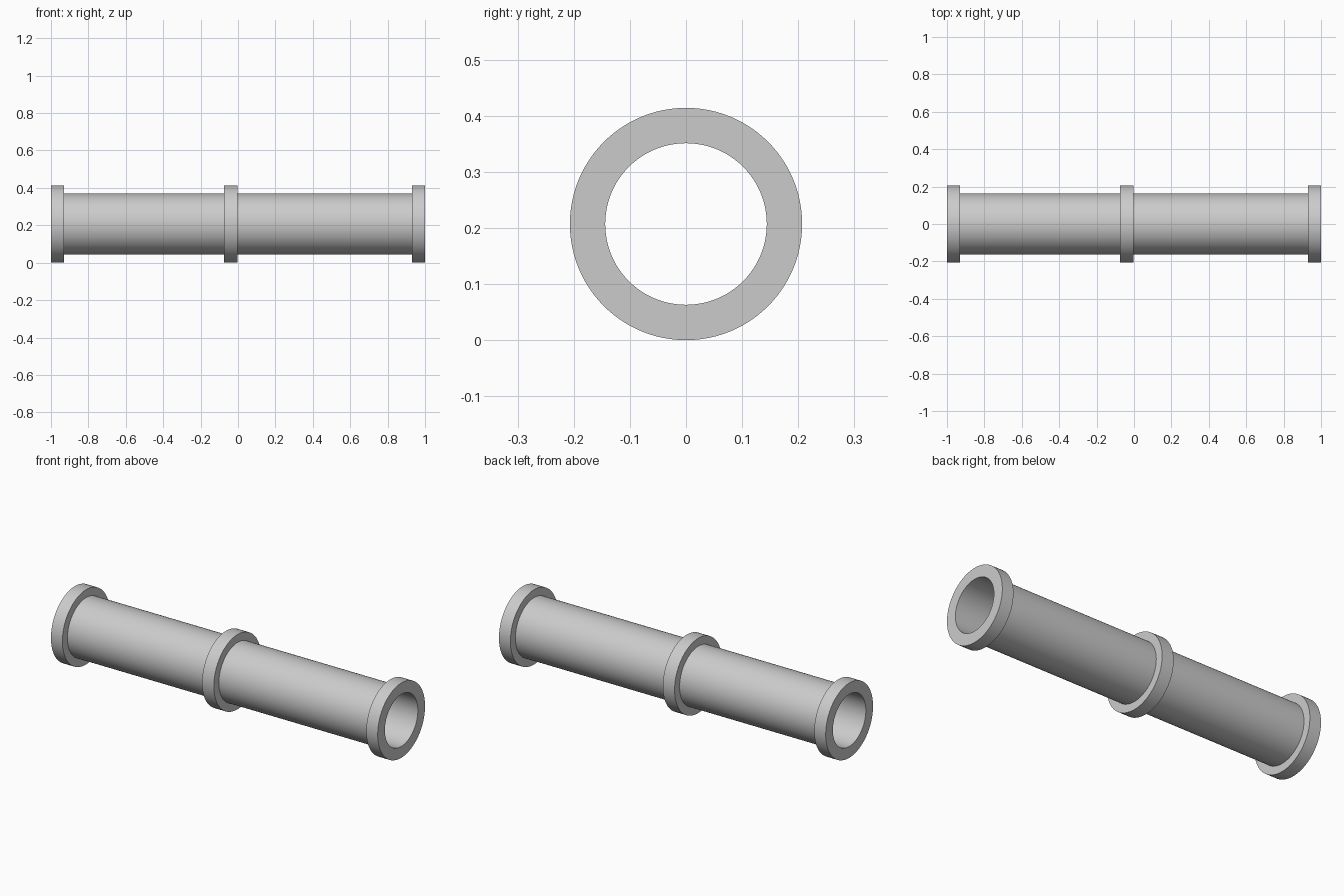
import bpy, bmesh, math

if "Cube" in bpy.data.objects:
    bpy.data.objects.remove(bpy.data.objects["Cube"])

SEGMENTS = 96
FLANGE_R, PIPE_R, BORE_R = 0.207, 0.163, 0.144
FLANGES = [(-1.0, -0.93), (-0.075, -0.003), (0.93, 1.0)]


def lathe_x(name, profile, z):
    """Revolve a closed (x, radius) profile around the x axis at height z."""
    bm = bmesh.new()
    rings = []
    for i in range(SEGMENTS):
        a = 2 * math.pi * i / SEGMENTS
        rings.append([bm.verts.new((x, r * math.cos(a), r * math.sin(a))) for x, r in profile])
    n = len(profile)
    for i in range(SEGMENTS):
        a, b = rings[i], rings[(i + 1) % SEGMENTS]
        for j in range(n):
            k = (j + 1) % n
            bm.faces.new((a[j], a[k], b[k], b[j]))
    bmesh.ops.recalc_face_normals(bm, faces=bm.faces)
    mesh = bpy.data.meshes.new(name)
    bm.to_mesh(mesh)
    bm.free()
    obj = bpy.data.objects.new(name, mesh)
    obj.location.z = z
    bpy.context.collection.objects.link(obj)
    bpy.ops.object.select_all(action='DESELECT')
    obj.select_set(True)
    bpy.context.view_layer.objects.active = obj
    bpy.ops.object.shade_smooth_by_angle(angle=math.radians(30))
    return obj


# Hollow pipe with three raised collars: outer wall left to right, then the bore
profile = []
for x0, x1 in FLANGES:
    if x0 > -1:
        profile.append((x0, PIPE_R))
    profile += [(x0, FLANGE_R), (x1, FLANGE_R)]
    if x1 < 1:
        profile.append((x1, PIPE_R))
profile += [(1.0, BORE_R), (-1.0, BORE_R)]
lathe_x("flanged_pipe", profile, FLANGE_R)
